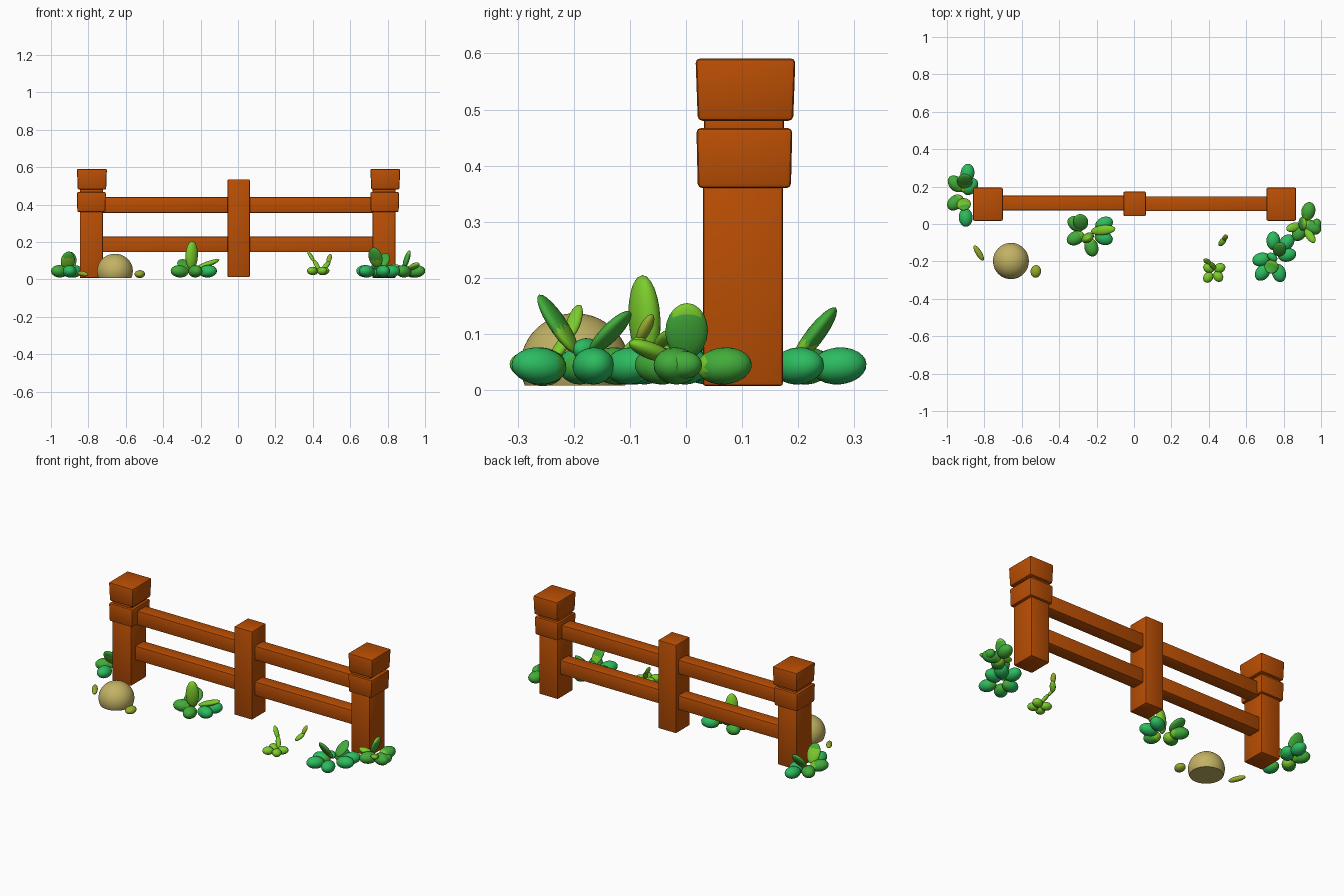
import bpy, bmesh, math
from mathutils import Vector, Matrix

if "Cube" in bpy.data.objects:
    bpy.data.objects.remove(bpy.data.objects["Cube"])


def srgb(r, g, b):
    f = lambda c: (c / 255 / 12.92) if c < 10 else ((c / 255 + 0.055) / 1.055) ** 2.4
    return (f(r), f(g), f(b), 1)


def mat(name, *c):
    m = bpy.data.materials.new(name)
    m.diffuse_color = srgb(*c)
    m.use_nodes = True
    m.node_tree.nodes["Principled BSDF"].inputs["Base Color"].default_value = m.diffuse_color
    return m


WOOD = mat("orange brown wood", 186, 78, 4)
STONE = mat("tan stone", 194, 178, 100)
TEAL = mat("teal green leaf", 44, 188, 96)
GREEN = mat("mid green leaf", 66, 172, 58)
LIGHT = mat("light green leaf", 124, 204, 44)
OLIVE = mat("olive leaf", 150, 172, 46)
LEAVES = [TEAL, GREEN, LIGHT, OLIVE]
T, G, L, O = range(4)


def finish(bm, name, mats, angle=40):
    me = bpy.data.meshes.new(name)
    bmesh.ops.recalc_face_normals(bm, faces=bm.faces)
    bm.to_mesh(me)
    bm.free()
    ob = bpy.data.objects.new(name, me)
    bpy.context.collection.objects.link(ob)
    for m in mats:
        me.materials.append(m)
    bpy.ops.object.select_all(action='DESELECT')
    ob.select_set(True)
    bpy.context.view_layer.objects.active = ob
    bpy.ops.object.shade_smooth_by_angle(angle=math.radians(angle))
    return ob


def block(name, x, y, z, flare=0.0, bevel=0.006):
    """Bevelled wooden block; flare widens the top outwards."""
    bm = bmesh.new()
    bmesh.ops.create_cube(bm, size=1)
    for v in bm.verts:
        s = flare if v.co.z > 0 else 0
        v.co = Vector([(r[0] + r[1]) / 2 + c * (r[1] - r[0] + k)
                       for c, r, k in zip(v.co, (x, y, z), (s, s, 0))])
    bmesh.ops.bevel(bm, geom=bm.edges[:], offset=bevel, segments=2, profile=0.5, affect='EDGES')
    return finish(bm, name, [WOOD], 30)


def leaf(bm, p0, p1, w, t, m, m2=None, split=0.45):
    """Ellipsoid from p0 to p1; m2 colours the tip (split > 0) or the root (split < 0)."""
    p0, p1 = Vector(p0), Vector(p1)
    ax = p1 - p0
    h = ax.length / 2
    ax.normalize()
    side = ax.cross(Vector((0, 0, 1))).normalized()
    up = side.cross(ax)
    rot = Matrix((ax, side, up)).transposed().to_4x4()
    mx = Matrix.Translation((p0 + p1) / 2) @ rot @ Matrix.Diagonal((h, w, t, 1))
    vs = bmesh.ops.create_icosphere(bm, subdivisions=3, radius=1)["verts"]
    for f in {f for v in vs for f in v.link_faces}:
        c = f.calc_center_median().x
        hit = c > split if split > 0 else c < split
        f.material_index = m2 if (m2 is not None and hit) else m
    bmesh.ops.transform(bm, matrix=mx, verts=vs)


def plant(name, centre, pads, blades, size=(0.05, 0.037, 0.033), zc=0.043):
    """Ring of plump low pads around a centre, plus raised blades."""
    bm = bmesh.new()
    c = Vector((*centre, 0))
    for x, y, m in pads:
        p = Vector((x, y, zc))
        d = Vector((x - c.x, y - c.y, 0)).normalized() * size[0]
        d.z = size[0] * 0.08
        leaf(bm, p - d, p + d, size[1], size[2], m, G if m == T else L, -0.55)
    for b in blades:
        leaf(bm, *b)
    return finish(bm, name, LEAVES, 60)


# End posts with collar, neck and cap
for side, x0, x1, dx in (("left", -0.846, -0.722, 0.003), ("right", 0.719, 0.842, 0.007)):
    block(side + "_post", (x0, x1), (0.03, 0.173), (0.007, 0.38))
    block(side + "_collar", (x0 - 0.016 + dx, x1 + 0.010 + dx), (0.021, 0.187), (0.36, 0.467), 0.005, 0.008)
    block(side + "_neck", (x0, x1), (0.032, 0.175), (0.45, 0.495))
    block(side + "_cap", (x0 - 0.014 + dx, x1 + 0.014 + dx), (0.021, 0.191), (0.48, 0.591), 0.008, 0.008)

# Middle post
block("middle_post", (-0.056, 0.063), (0.042, 0.173), (0.012, 0.535))

# Rails between the posts
for level, z0, z1 in (("upper", 0.356, 0.44), ("lower", 0.145, 0.229)):
    block(level + "_left_rail", (-0.735, -0.045), (0.072, 0.152), (z0, z1))
    block(level + "_right_rail", (0.05, 0.73), (0.069, 0.148), (z0, z1))

# Rounded rock with a flat underside
bm = bmesh.new()
bmesh.ops.create_icosphere(bm, subdivisions=4, radius=1,
                           matrix=Matrix.Translation((-0.658, -0.198, 0.044)) @ Matrix.Diagonal((0.096, 0.097, 0.093, 1)))
cut = bmesh.ops.bisect_plane(bm, geom=bm.verts[:] + bm.edges[:] + bm.faces[:],
                             plane_co=(0, 0, 0.008), plane_no=(0, 0, -1), clear_outer=True)
bmesh.ops.holes_fill(bm, edges=[e for e in cut["geom_cut"] if isinstance(e, bmesh.types.BMEdge)])
finish(bm, "rock", [STONE])

# Pebble and fallen leaf beside the rock
bm = bmesh.new()
leaf(bm, (-0.53, -0.287, 0.026), (-0.52, -0.22, 0.03), 0.028, 0.021, O)
finish(bm, "pebble", LEAVES)
bm = bmesh.new()
leaf(bm, (-0.855, -0.115, 0.035), (-0.805, -0.195, 0.025), 0.016, 0.014, O)
finish(bm, "fallen_leaf", LEAVES)

# Plant behind the left post
plant("left_plant", (-0.905, 0.16),
      [(-0.89, 0.272, T), (-0.953, 0.215, G), (-0.955, 0.115, G), (-0.90, 0.035, T), (-0.875, 0.20, T)],
      [((-0.91, 0.19, 0.045), (-0.90, 0.267, 0.147), 0.042, 0.016, G, L, -0.2),
       ((-0.915, 0.135, 0.05), (-0.905, 0.075, 0.148), 0.038, 0.015, L, G),
       ((-0.935, 0.185, 0.03), (-0.89, 0.19, 0.06), 0.018, 0.015, L)])

# Plant before the middle of the left rail
plant("centre_plant", (-0.25, -0.045),
      [(-0.312, -0.075, G), (-0.228, -0.125, G), (-0.162, -0.075, T), (-0.16, 0.0, T), (-0.31, 0.0, G)],
      [((-0.25, -0.07, 0.05), (-0.245, -0.078, 0.205), 0.036, 0.025, L),
       ((-0.27, -0.03, 0.05), (-0.30, 0.05, 0.105), 0.04, 0.016, G),
       ((-0.23, -0.04, 0.055), (-0.10, -0.025, 0.105), 0.026, 0.015, L)])

# Small sprout and loose leaves
plant("small_sprout", (0.427, -0.245),
      [(0.397, -0.285, L), (0.45, -0.28, L), (0.458, -0.235, L), (0.40, -0.235, L)],
      [((0.435, -0.24, 0.05), (0.405, -0.205, 0.105), 0.014, 0.01, L),
       ((0.41, -0.21, 0.09), (0.373, -0.19, 0.152), 0.014, 0.009, L)],
      (0.031, 0.026, 0.022), 0.045)
bm = bmesh.new()
leaf(bm, (0.455, -0.115, 0.055), (0.49, -0.075, 0.095), 0.016, 0.012, L)
leaf(bm, (0.48, -0.085, 0.085), (0.495, -0.06, 0.135), 0.014, 0.01, O)
finish(bm, "loose_leaves", LEAVES, 60)

# Large plant before the right post
plant("right_front_plant", (0.748, -0.178),
      [(0.745, -0.09, T), (0.818, -0.165, T), (0.682, -0.19, T), (0.775, -0.262, T),
       (0.688, -0.258, T), (0.815, -0.10, T)],
      [((0.745, -0.195, 0.065), (0.725, -0.262, 0.17), 0.038, 0.014, G, L, -0.2),
       ((0.765, -0.17, 0.065), (0.79, -0.10, 0.14), 0.036, 0.014, G),
       ((0.73, -0.19, 0.06), (0.75, -0.165, 0.085), 0.03, 0.02, T)])

# Plant beside the right post
plant("right_side_plant", (0.915, 0.0),
      [(0.932, 0.068, G), (0.953, -0.018, G), (0.885, -0.045, G)],
      [((0.885, 0.0, 0.055), (0.918, 0.002, 0.155), 0.038, 0.015, G, L, 0.6),
       ((0.915, -0.025, 0.055), (0.965, -0.10, 0.085), 0.022, 0.015, L),
       ((0.89, -0.005, 0.05), (0.815, -0.03, 0.075), 0.024, 0.016, L),
       ((0.95, 0.0, 0.04), (1.0, -0.01, 0.05), 0.034, 0.025, G)])
